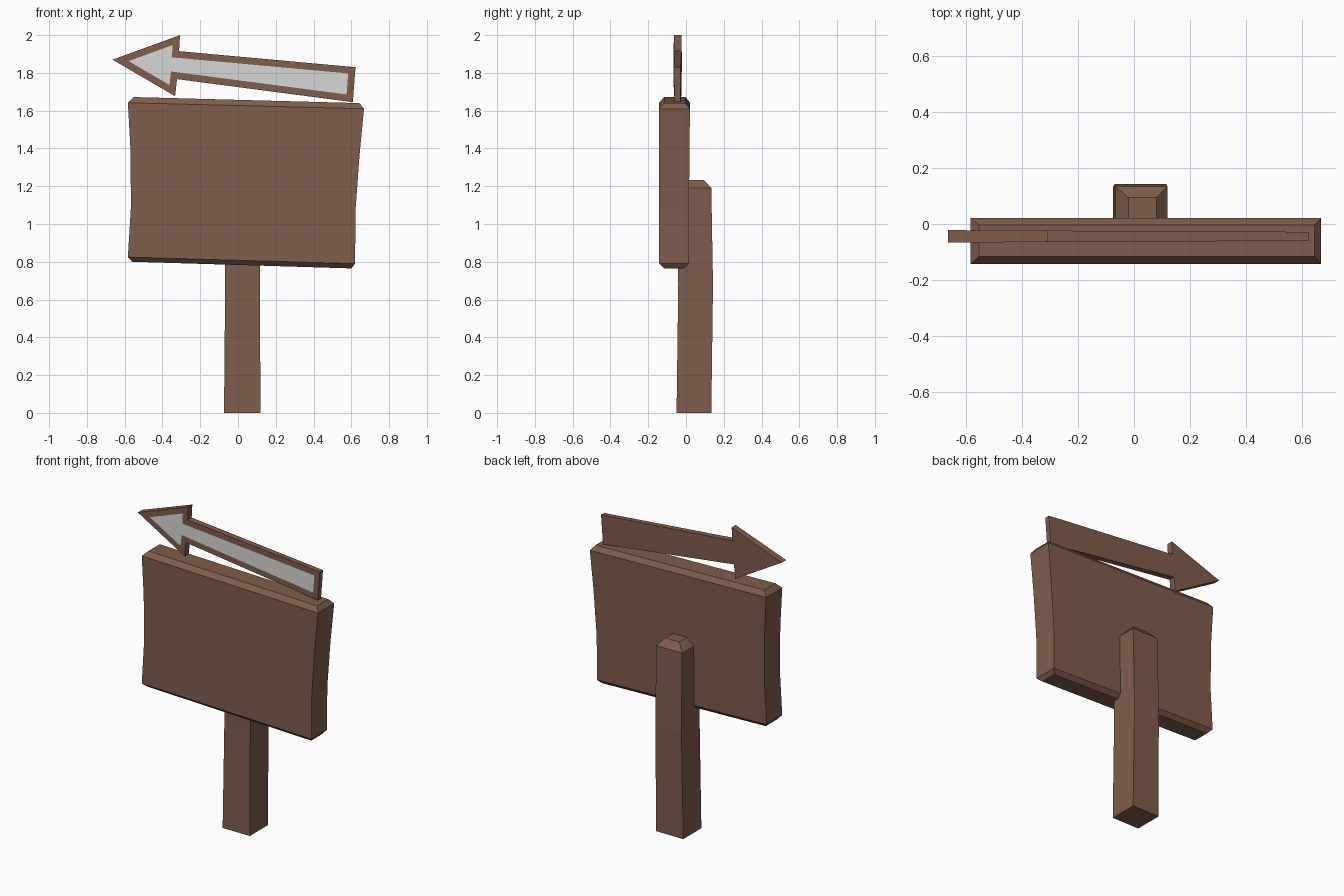
import bpy, bmesh

if "Cube" in bpy.data.objects:
    bpy.data.objects.remove(bpy.data.objects["Cube"])


def material(name, rgb):
    m = bpy.data.materials.new(name)
    m.diffuse_color = (*rgb, 1)
    m.use_nodes = True
    m.node_tree.nodes["Principled BSDF"].inputs["Base Color"].default_value = m.diffuse_color
    return m


wood = material("brown wood", (0.216, 0.109, 0.072))
paint = material("pale grey paint", (0.68, 0.68, 0.68))


def finish(bm, name, mats):
    bmesh.ops.recalc_face_normals(bm, faces=bm.faces)
    mesh = bpy.data.meshes.new(name)
    bm.to_mesh(mesh)
    bm.free()
    for m in mats:
        mesh.materials.append(m)
    obj = bpy.data.objects.new(name, mesh)
    bpy.context.collection.objects.link(obj)
    return obj


def stacked(name, rows):
    """Loft of rectangles: (x left, z left, x right, z right, y front, y back)."""
    bm = bmesh.new()
    rings = []
    for xl, zl, xr, zr, y0, y1 in rows:
        corners = ((xl, y0, zl), (xr, y0, zr), (xr, y1, zr), (xl, y1, zl))
        rings.append([bm.verts.new(c) for c in corners])
    for a, b in zip(rings, rings[1:]):
        for i in range(4):
            j = (i + 1) % 4
            bm.faces.new((a[i], a[j], b[j], b[i]))
    bm.faces.new(rings[0])
    bm.faces.new(rings[-1])
    return finish(bm, name, [wood])


# Warped board with chamfered top and bottom
stacked("board", [
    (-0.56, 0.80, 0.60, 0.765, -0.115, -0.008),
    (-0.583, 0.825, 0.62, 0.79, -0.142, 0.016),
    (-0.567, 1.09, 0.622, 1.07, -0.142, 0.016),
    (-0.569, 1.39, 0.643, 1.36, -0.142, 0.018),
    (-0.583, 1.642, 0.667, 1.61, -0.142, 0.021),
    (-0.553, 1.672, 0.643, 1.64, -0.116, -0.003),
])

# Slightly bent post with chamfered cap
stacked("post", [
    (-0.074, 0, 0.119, 0, -0.05, 0.134),
    (-0.068, 0.68, 0.116, 0.68, -0.041, 0.143),
    (-0.066, 1.19, 0.119, 1.19, -0.05, 0.134),
    (-0.02, 1.233, 0.08, 1.233, -0.01, 0.095),
])

# Arrow with tapering thickness and a painted inset face
outline = [(-0.664, 1.87), (-0.333, 1.677), (-0.323, 1.767), (0.608, 1.645),
           (0.622, 1.83), (-0.312, 1.915), (-0.307, 2.0)]
bm = bmesh.new()


def half(x):
    return 0.022 - 0.006 * (x + 0.66) / 1.28


front = [bm.verts.new((x, -0.044 - half(x), z)) for x, z in outline]
back = [bm.verts.new((x, -0.044 + half(x), z)) for x, z in outline]
face = bm.faces.new(front)
bm.faces.new(back[::-1])
for i in range(len(outline)):
    j = (i + 1) % len(outline)
    bm.faces.new((front[j], front[i], back[i], back[j]))
bm.normal_update()
bmesh.ops.inset_individual(bm, faces=[face], thickness=0.036, use_even_offset=True)
face.material_index = 1
finish(bm, "arrow", [wood, paint])
